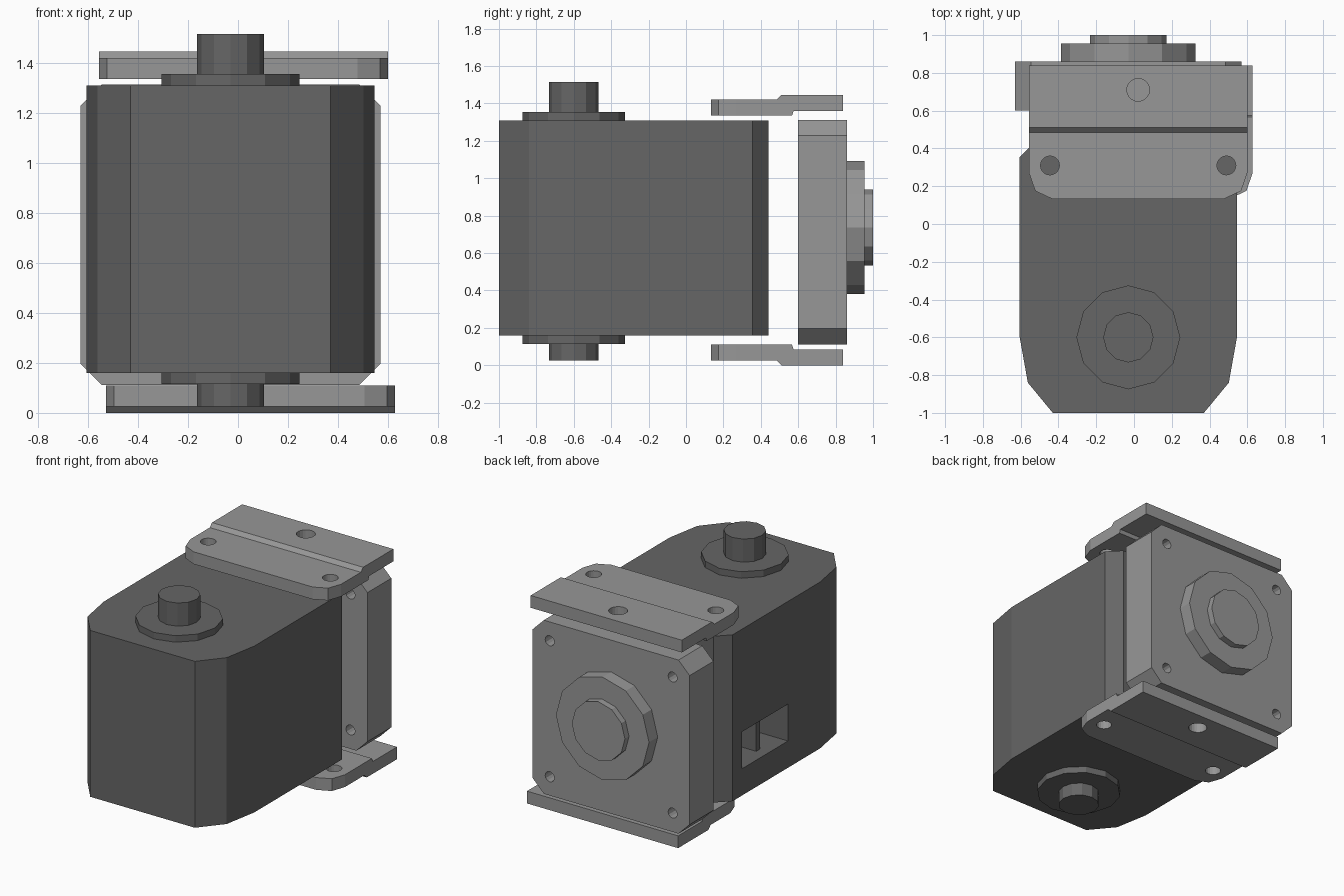
import bpy, bmesh
from math import cos, sin, tau
from mathutils import Vector

cube = bpy.data.objects.get("Cube")
if cube:
    bpy.data.objects.remove(cube, do_unlink=True)


def material(name, value):
    m = bpy.data.materials.new(name)
    m.use_nodes = True
    colour = (value, value, value, 1)
    m.diffuse_color = colour
    m.node_tree.nodes["Principled BSDF"].inputs["Base Color"].default_value = colour
    return m


DARK = material("dark grey plastic", 0.133)
LIGHT = material("light grey metal", 0.31)

# Maps a 2D outline point and a depth along the axis to 3D
AXES = {
    "x": lambda a, b, d: Vector((d, a, b)),
    "y": lambda a, b, d: Vector((a, d, b)),
    "z": lambda a, b, d: Vector((a, b, d)),
}


def prism(name, axis, points, lo, hi, mat):
    """Extrude a closed outline along an axis from lo to hi."""
    bm = bmesh.new()
    face = bm.faces.new([bm.verts.new(AXES[axis](a, b, lo)) for a, b in points])
    top = bmesh.ops.extrude_face_region(bm, geom=[face])["geom"]
    moved = [v for v in top if isinstance(v, bmesh.types.BMVert)]
    bmesh.ops.translate(bm, verts=moved, vec=AXES[axis](0, 0, hi - lo))
    bmesh.ops.recalc_face_normals(bm, faces=bm.faces)
    mesh = bpy.data.meshes.new(name)
    bm.to_mesh(mesh)
    bm.free()
    mesh.materials.append(mat)
    ob = bpy.data.objects.new(name, mesh)
    bpy.context.collection.objects.link(ob)
    return ob


def disc(name, axis, a, b, radius, lo, hi, mat, sides=12):
    ring = [(a + radius * cos(tau * i / sides), b + radius * sin(tau * i / sides))
            for i in range(sides)]
    return prism(name, axis, ring, lo, hi, mat)


def rect(a0, a1, b0, b1):
    return [(a0, b0), (a1, b0), (a1, b1), (a0, b1)]


def combine(ob, cutter, operation="DIFFERENCE"):
    """Apply a boolean and discard the cutter."""
    cutter.hide_render = True
    mod = ob.modifiers.new("cut", "BOOLEAN")
    mod.operation, mod.object, mod.solver = operation, cutter, "EXACT"
    bpy.context.view_layer.objects.active = ob
    bpy.ops.object.modifier_apply(modifier=mod.name)
    bpy.data.objects.remove(cutter, do_unlink=True)


CX = -0.03      # shared centre line of body, shafts and flange

# Motor body: tapered front, small rear chamfers
half = [(0.4, -1), (0.532, -0.84), (0.575, -0.6), (0.575, 0.355), (0.49, 0.44)]
outline = [(CX + x, y) for x, y in half] + [(CX - x, y) for x, y in reversed(half)]
body = prism("motor_body", "z", outline, 0.16, 1.31, DARK)

# Connector socket in the side: shallow recess, then two deep bays
side = CX - 0.575
combine(body, prism("cutter", "x", rect(-0.25, 0.255, 0.345, 0.60), side - 0.1, side + 0.075, DARK))
for y0, y1 in ((-0.25, -0.05), (-0.01, 0.255)):
    combine(body, prism("cutter", "x", rect(y0, y1, 0.345, 0.60), side + 0.05, side + 0.22, DARK))

# Output shafts with collars above and below
disc("top_collar", "z", CX, -0.6, 0.275, 1.31, 1.355, DARK)
disc("top_shaft", "z", CX, -0.6, 0.133, 1.355, 1.515, DARK)
disc("bottom_collar", "z", CX, -0.6, 0.275, 0.115, 0.16, DARK)
disc("bottom_shaft", "z", CX, -0.6, 0.133, 0.025, 0.115, DARK)

# Rear flange: chamfered square plate with four screw holes
MZ, R, C = 0.7125, 0.6, 0.515
corners = [(R, -C), (R, C), (C, R), (-C, R), (-R, C), (-R, -C), (-C, -R), (C, -R)]
flange = prism("rear_flange", "y", [(CX + x, MZ + z) for x, z in corners], 0.6, 0.86, LIGHT)
for sx in (-1, 1):
    for sz in (-1, 1):
        combine(flange, disc("cutter", "y", CX + sx * 0.47, MZ + sz * 0.47,
                             0.035, 0.5, 0.95, LIGHT))

# Round hub on the flange
disc("hub_disc", "y", CX, 0.737, 0.356, 0.86, 0.955, LIGHT)
disc("hub_cap", "y", CX, 0.737, 0.203, 0.955, 1.0, LIGHT)

# Stepped mounting brackets, the lower one mirrored in height
step = [(0.133, 1.335), (0.567, 1.335), (0.575, 1.36), (0.84, 1.36),
        (0.84, 1.445), (0.51, 1.445), (0.485, 1.42), (0.133, 1.42)]
edge = [(0.455, 0.133), (0.545, 0.175), (0.578, 0.27), (0.578, 0.9)]
for name, cx, flip in (("top_bracket", 0.022, False), ("bottom_bracket", 0.05, True)):
    profile = [(y, 1.445 - z if flip else z) for y, z in step]
    bracket = prism(name, "x", profile, cx - 0.7, cx + 0.7, LIGHT)
    plan = [(cx + x, y) for x, y in edge] + [(cx - x, y) for x, y in reversed(edge)]
    combine(bracket, prism("cutter", "z", plan, -0.5, 2, LIGHT), "INTERSECT")
    for x, y, r in ((-0.467, 0.31, 0.05), (0.467, 0.31, 0.05), (0, 0.71, 0.06)):
        combine(bracket, disc("cutter", "z", cx + x, y, r, -0.5, 2, LIGHT, 20))
